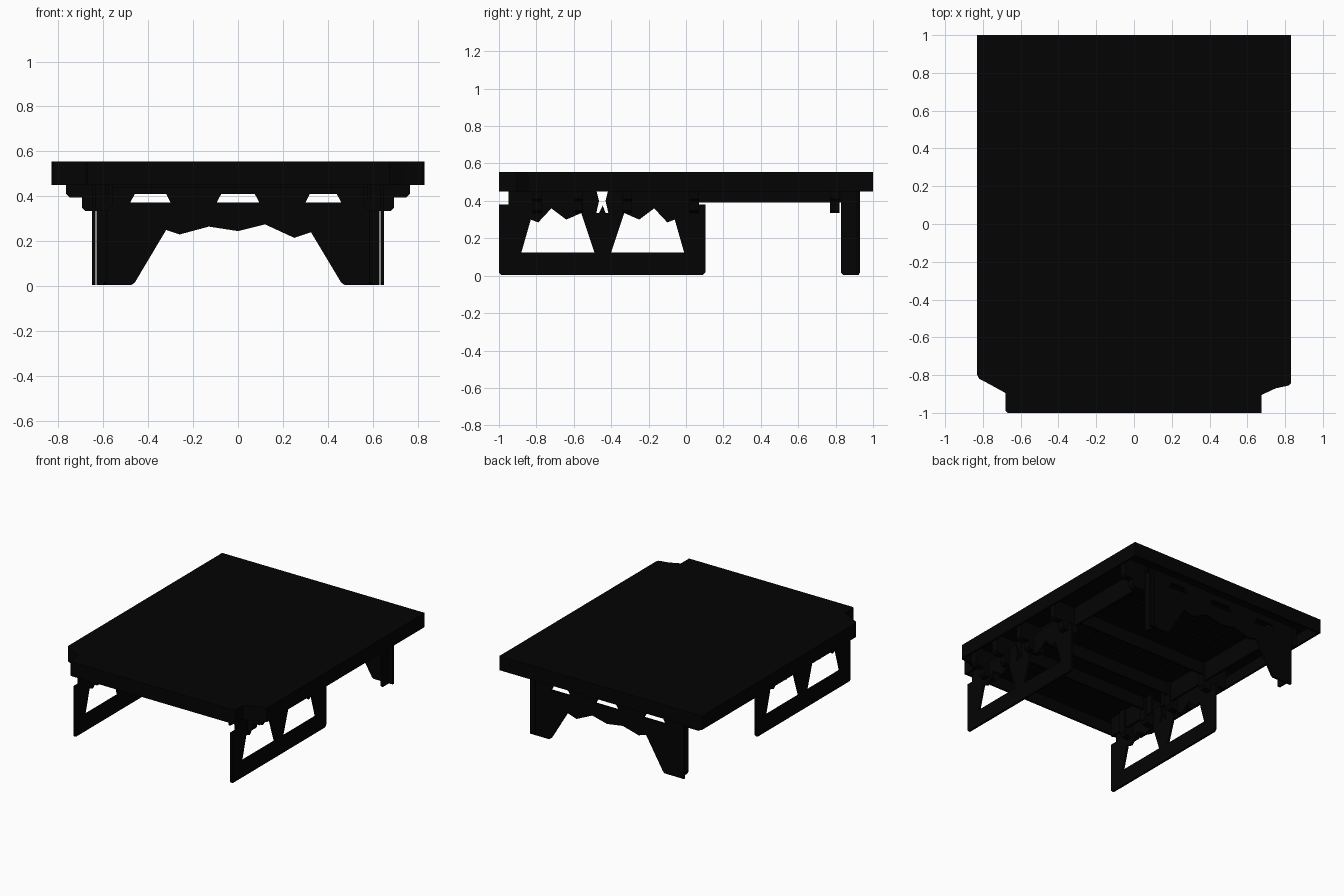
import bpy, bmesh
from mathutils import Vector

cube = bpy.data.objects.get("Cube")
if cube:
    bpy.data.objects.remove(cube, do_unlink=True)

black = bpy.data.materials.new("matte black")
black.use_nodes = True
COLOR = (0.001, 0.001, 0.001, 1)
black.diffuse_color = COLOR
black.node_tree.nodes["Principled BSDF"].inputs["Base Color"].default_value = COLOR


def plate(name, loops, axis, start, end):
    """Extrude a 2D outline, with further loops as holes, along one axis."""
    def place(a, b):
        return {"x": (start, a, b), "y": (a, start, b), "z": (a, b, start)}[axis]
    bm = bmesh.new()
    edges = []
    for loop in loops:
        vs = [bm.verts.new(place(a, b)) for a, b in loop]
        edges += [bm.edges.new((v, vs[i - 1])) for i, v in enumerate(vs)]
    bmesh.ops.triangle_fill(bm, use_beauty=True, edges=edges)
    out = bmesh.ops.extrude_face_region(bm, geom=bm.faces[:])
    shift = Vector([end - start if c == axis else 0 for c in "xyz"])
    bmesh.ops.translate(bm, vec=shift, verts=[g for g in out["geom"] if isinstance(g, bmesh.types.BMVert)])
    bmesh.ops.recalc_face_normals(bm, faces=bm.faces[:])
    bmesh.ops.dissolve_limit(bm, angle_limit=0.01, verts=bm.verts[:], edges=bm.edges[:])
    mesh = bpy.data.meshes.new(name)
    bm.to_mesh(mesh)
    bm.free()
    mesh.materials.append(black)
    obj = bpy.data.objects.new(name, mesh)
    bpy.context.collection.objects.link(obj)
    return obj


def rect(a0, a1, b0, b1):
    return [(a0, b0), (a1, b0), (a1, b1), (a0, b1)]


def box(name, x, y, z):
    return plate(name, [rect(*x, *y)], "z", *z)


# Table top: thin deck with a hanging rim, front corners cut away
outline = [(-0.83, 1), (-0.83, -0.8), (-0.82, -0.82), (-0.78, -0.84), (-0.68, -0.895),
           (-0.68, -0.99), (-0.67, -1), (0.675, -1), (0.675, -0.905), (0.75, -0.87),
           (0.82, -0.855), (0.83, -0.845), (0.83, 1)]
inner = [(-0.815, 0.985), (-0.815, -0.79), (-0.665, -0.88), (-0.665, -0.985),
         (0.66, -0.985), (0.66, -0.89), (0.73, -0.855), (0.815, -0.835), (0.815, 0.985)]
plate("deck", [outline], "z", 0.535, 0.555)
plate("deck_rim", [outline, inner], "z", 0.45, 0.535)

# Side legs: panels with two jagged windows and a slit at the top
half_window = [(-0.88, 0.125), (-0.49, 0.125), (-0.56, 0.335), (-0.64, 0.3),
               (-0.72, 0.36), (-0.79, 0.285), (-0.83, 0.3)]
other_window = [(-0.89 - y, z) for y, z in half_window]
side_outline = [(-0.99, 0.005), (0.09, 0.005), (0.105, 0.02), (0.105, 0.38), (0.07, 0.38),
                (0.07, 0.46), (-0.415, 0.46), (-0.43, 0.4), (-0.415, 0.335), (-0.43, 0.335),
                (-0.445, 0.375), (-0.465, 0.335), (-0.48, 0.335), (-0.465, 0.4), (-0.48, 0.46),
                (-0.95, 0.46), (-0.95, 0.38), (-1, 0.38), (-1, 0.015)]

# Back leg: arched panel with three slots
arch = [(0.475, 0.005), (0.46, 0.015), (0.325, 0.24), (0.25, 0.215), (0.12, 0.275), (0, 0.245),
        (-0.13, 0.265), (-0.26, 0.23), (-0.32, 0.25), (-0.46, 0.015), (-0.475, 0.005)]
back_outline = [(-0.63, 0.005), (-0.63, 0.46), (0.63, 0.46), (0.63, 0.005)] + arch
slots = [[(a, 0.372), (b, 0.372), (b - 0.02, 0.41), (a + 0.02, 0.41)]
         for a, b in ((-0.48, -0.3), (-0.095, 0.095), (0.3, 0.46))]
plate("back_leg_panel", [back_outline] + slots, "y", 0.91, 0.925)

# Mirrored parts on both sides
bracket = [(0.56, 0.535), (0.56, 0.36), (0.58, 0.335), (0.68, 0.335), (0.695, 0.35),
           (0.695, 0.395), (0.75, 0.395), (0.765, 0.41), (0.765, 0.535)]
for side, s in (("left", 1), ("right", -1)):
    plate(side + "_leg_panel", [side_outline, half_window, other_window], "x", s * 0.635, s * 0.65)
    plate(side + "_back_leg_flange", [[(0.83, 0.015), (0.84, 0.005), (0.92, 0.005), (0.93, 0.015),
          (0.93, 0.46), (0.83, 0.46)]], "x", s * 0.585, s * 0.6)
    box(side + "_long_rail", sorted((s * 0.575, s * 0.59)), (-0.4, 0.83), (0.392, 0.535))
    box(side + "_front_rail", sorted((s * 0.575, s * 0.59)), (-0.93, -0.5), (0.392, 0.535))
    for i, y in enumerate((-0.82, -0.6, -0.34, 0.02, 0.77)):
        plate(f"{side}_bracket_{i}", [[(s * x, z) for x, z in bracket]], "y", y, y + 0.05)

# Cross rails under the deck
for i, y in enumerate((-0.58, -0.32, 0.05)):
    box(f"cross_rail_{i}", (-0.575, 0.575), (y, y + 0.015), (0.44, 0.535))

# Short shallow ribs in two rows
for row, (front, back) in enumerate(((-0.22, -0.02), (0.25, 0.55))):
    for i in range(7):
        x = (i - 3) * 0.14
        box(f"rib_{row}_{i}", (x - 0.006, x + 0.006), (front, back), (0.525, 0.535))
